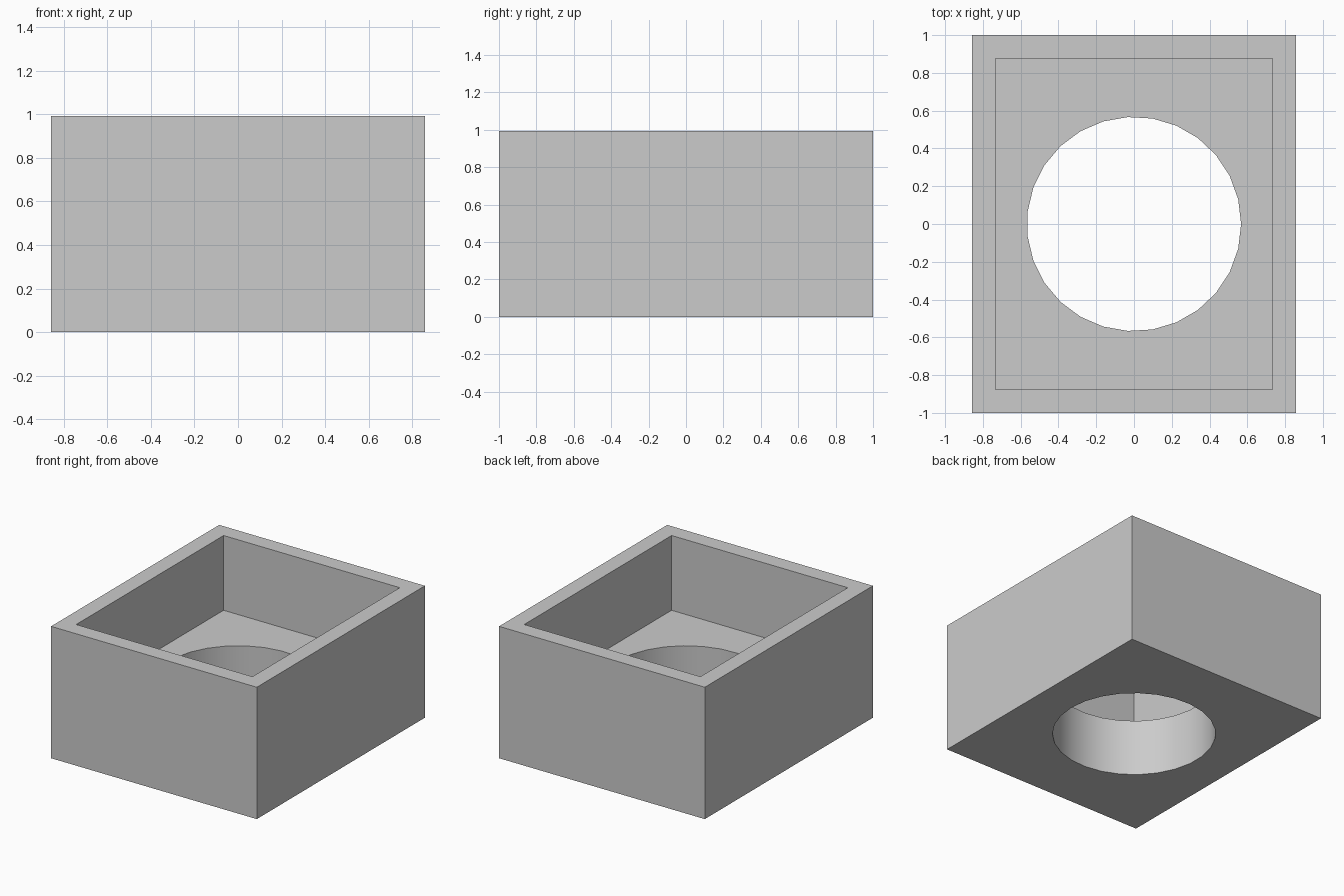
import bpy
import math

cube = bpy.data.objects.get("Cube")
if cube:
    bpy.data.objects.remove(cube, do_unlink=True)

WIDTH, DEPTH, HEIGHT = 1.714, 2.0, 0.993
WALL = 0.123
FLOOR = 0.43
HOLE_RADIUS = 0.567

grey = bpy.data.materials.new("light grey")
grey.use_nodes = True
colour = (0.6, 0.6, 0.6, 1)
grey.diffuse_color = colour
grey.node_tree.nodes["Principled BSDF"].inputs["Base Color"].default_value = colour


def block(name, width, depth, bottom, top):
    bpy.ops.mesh.primitive_cube_add(size=1, location=(0, 0, (bottom + top) / 2))
    obj = bpy.context.object
    obj.name = name
    obj.scale = (width, depth, top - bottom)
    bpy.ops.object.transform_apply(location=True, rotation=True, scale=True)
    obj.data.materials.append(grey)
    return obj


def cut(target, cutter):
    cutter.hide_render = True
    mod = target.modifiers.new("cut", 'BOOLEAN')
    mod.operation = 'DIFFERENCE'
    mod.solver = 'EXACT'
    mod.object = cutter
    bpy.ops.object.select_all(action='DESELECT')
    target.select_set(True)
    bpy.context.view_layer.objects.active = target
    bpy.ops.object.modifier_apply(modifier=mod.name)
    bpy.data.objects.remove(cutter, do_unlink=True)


# Outer body
box = block("open_box", WIDTH, DEPTH, 0, HEIGHT)

# Rectangular pocket, open at the top
cut(box, block("pocket_cutter", WIDTH - 2 * WALL, DEPTH - 2 * WALL, FLOOR, HEIGHT + 0.5))

# Round hole through the floor, with a vertex pointing to +x
bpy.ops.mesh.primitive_cylinder_add(vertices=27, radius=HOLE_RADIUS, depth=1.4,
                                    location=(0, 0, 0), rotation=(0, 0, -math.pi / 2))
hole = bpy.context.object
hole.name = "hole_cutter"
hole.data.materials.append(grey)
cut(box, hole)

bpy.ops.object.shade_smooth_by_angle(angle=math.radians(30))
